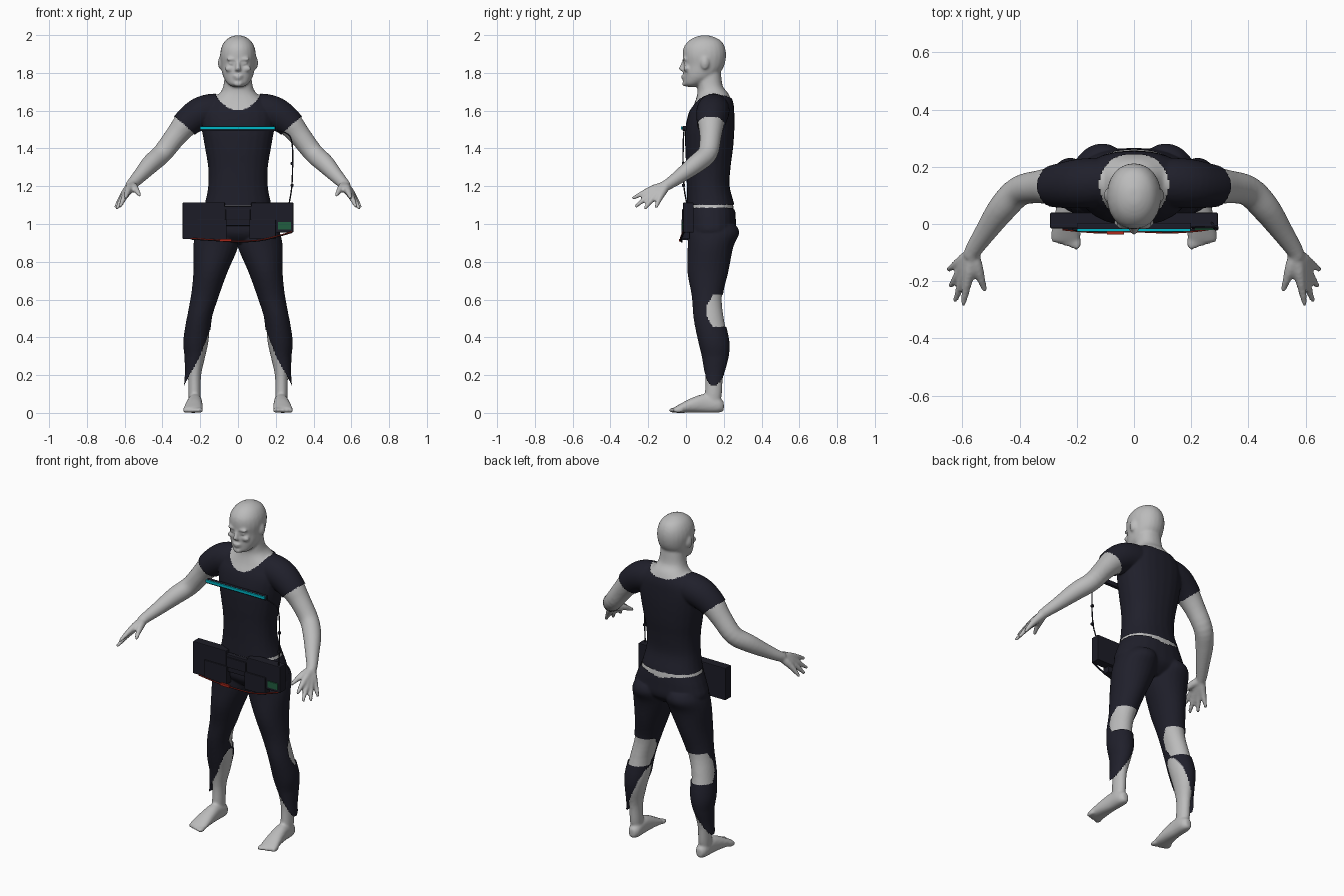
import bpy, bmesh, math
from mathutils import Vector, Matrix

cube = bpy.data.objects.get("Cube")
if cube:
    bpy.data.objects.remove(cube, do_unlink=True)


def material(name, rgb):
    mat = bpy.data.materials.new(name)
    mat.use_nodes = True
    color = (*rgb, 1)
    mat.diffuse_color = color
    mat.node_tree.nodes["Principled BSDF"].inputs["Base Color"].default_value = color
    return mat


SKIN = material("grey skin", (.5, .5, .5))
CLOTH = material("dark navy cloth", (.014, .014, .024))
PACK = material("dark pack plastic", (.012, .012, .02))
CYAN = material("cyan strip", (0, .48, .58))
GREEN = material("green panel", (.015, .11, .05))
RED = material("red wire", (.4, .02, .01))


def add_object(name, data, mat):
    obj = bpy.data.objects.new(name, data)
    bpy.context.collection.objects.link(obj)
    data.materials.clear()
    data.materials.append(mat)
    return obj


def smooth_path(points, steps=4):
    """Catmull-Rom interpolation of every value in the list of sections."""
    out = []
    for i in range(len(points) - 1):
        a, b, c, d = (points[max(0, min(len(points) - 1, i + k))] for k in (-1, 0, 1, 2))
        for s in range(steps):
            t = s / steps
            out.append([q + .5 * t * (r - p + t * (2 * p - 5 * q + 4 * r - w + t * (3 * (q - r) + w - p)))
                        for p, q, r, w in zip(a, b, c, d)])
    return out + [list(points[-1])]


def loft(bm, sections, axis="path", side=1, power=1, n=24):
    """Closed tube through sections (x, y, z, radius, second radius)."""
    path = smooth_path([s if len(s) == 5 else (*s, s[3]) for s in sections])
    centers = [Vector(p[:3]) for p in path]
    X, Y, Z = Vector((1, 0, 0)), Vector((0, 1, 0)), Vector((0, 0, 1))
    rings = []
    for i, (c, p) in enumerate(zip(centers, path)):
        if axis == "z":
            u, v = X, Y
        elif axis == "y":
            u, v = X, Z
        else:
            t = (centers[min(i + 1, len(path) - 1)] - centers[max(i - 1, 0)]).normalized()
            u = t.cross(Z).normalized()
            v = u.cross(t)
        ring = []
        for k in range(n):
            a = math.tau * k / n
            ca, sa = (math.copysign(abs(f) ** power, f) for f in (math.cos(a), math.sin(a)))
            co = c + u * (p[3] * ca) + v * (p[4] * sa)
            ring.append(bm.verts.new((co.x * side, co.y, co.z)))
        rings.append(ring)
    for a, b in zip(rings, rings[1:]):
        for k in range(n):
            bm.faces.new((a[k], a[k - 1], b[k - 1], b[k]))
    bm.faces.new(rings[0])
    bm.faces.new(rings[-1])


def blob(bm, center, size):
    mat = Matrix.Translation(center) @ Matrix.Diagonal((*size, 1))
    bmesh.ops.create_uvsphere(bm, u_segments=16, v_segments=12, radius=1, matrix=mat)


# Torso and head: (z, front y, back y, half width)
TORSO = [(.9, .06, .2, .1), (.95, .015, .255, .215), (1.02, .012, .258, .205), (1.1, .01, .25, .172),
         (1.2, .01, .225, .152), (1.3, .007, .23, .152), (1.4, .002, .243, .168), (1.5, .002, .25, .185),
         (1.58, .018, .25, .19), (1.64, .045, .245, .16), (1.69, .06, .225, .1), (1.73, .06, .195, .078),
         (1.8, .05, .185, .07)]
HEAD = [(1.725, .01, .05, .025), (1.74, -.01, .09, .052), (1.77, -.013, .15, .074), (1.8, -.014, .18, .084),
        (1.84, -.012, .203, .09), (1.89, -.018, .212, .095), (1.935, -.012, .206, .088),
        (1.97, .015, .185, .068), (1.99, .05, .148, .04), (1.998, .08, .12, .016)]
body = bmesh.new()
for rings, power in ((TORSO, .88), (HEAD, .95)):
    loft(body, [(0, (f + b) / 2, z, w, (b - f) / 2) for z, f, b, w in rings], "z", power=power)

# Nose, lips and chin
loft(body, [(0, -.012, 1.865, .008), (0, -.02, 1.84, .01), (0, -.026, 1.82, .016, .013),
            (0, -.014, 1.81, .012)], "z")
blob(body, (0, -.014, 1.783), (.026, .012, .006))
blob(body, (0, -.012, 1.771), (.022, .012, .006))
blob(body, (0, -.006, 1.742), (.026, .015, .014))

LEG = [(.105, .147, .99, .09, .115), (.112, .146, .95, .105, .13), (.118, .13, .88, .113, .115),
       (.145, .116, .75, .085, .103), (.175, .113, .62, .068, .077), (.205, .123, .5, .061, .077),
       (.22, .147, .38, .064, .077), (.225, .155, .3, .052, .066), (.23, .15, .2, .035, .047),
       (.23, .145, .1, .033, .045), (.23, .14, .05, .03, .04)]
FOOT = [(.226, .2, .035, .018, .025), (.226, .17, .042, .035, .041), (.228, .1, .05, .038, .05),
        (.232, .03, .04, .045, .039), (.237, -.03, .024, .051, .024), (.238, -.06, .016, .05, .015)]
ARM = [(.06, .15, 1.62, .065), (.13, .145, 1.605, .08), (.2, .14, 1.585, .08), (.27, .133, 1.535, .07),
       (.33, .13, 1.465, .058), (.4, .115, 1.375, .053), (.46, .055, 1.32, .05), (.52, -.03, 1.255, .038),
       (.56, -.09, 1.213, .03), (.57, -.115, 1.2, .028)]
FINGER_TIPS = [(.52, -.235, 1.15), (.597, -.283, 1.135), (.625, -.27, 1.09), (.643, -.22, 1.08), (.65, -.16, 1.085)]

for s in (1, -1):
    loft(body, LEG, "z", s)
    loft(body, FOOT, "y", s, .9)
    loft(body, ARM, "path", s)
    # Toes
    for k in range(5):
        blob(body, (s * (.2 + .02 * k), -.064 + .006 * k, .014), (.015 if k == 0 else .011, .028, .014))
    # Fingers fan out from the wrist and overlap into the palm
    wrist = Vector((.565, -.105, 1.203))
    for k, tip in enumerate(FINGER_TIPS):
        span = Vector(tip) - wrist
        arch = Vector((0, 0, .008))
        stops = [(0, .024), (.3, .023), (.55, .018), (.8, .013), (1, .009)]
        loft(body, [(*(wrist + span * t + arch * math.sin(t * math.pi)), r) for t, r in stops], "path", s, n=12)
    # Ear, brow, eye and cheek
    blob(body, (s * .094, .1, 1.853), (.012, .022, .034))
    blob(body, (s * .035, -.008, 1.872), (.03, .012, .008))
    blob(body, (s * .035, -.003, 1.851), (.016, .012, .008))
    blob(body, (s * .045, .003, 1.822), (.026, .016, .016))

bmesh.ops.recalc_face_normals(body, faces=body.faces)
raw = bpy.data.meshes.new("body_parts")
body.to_mesh(raw)
body.free()
blank = add_object("body_parts", raw, SKIN)
remesh = blank.modifiers.new("Fuse", "REMESH")
remesh.mode = "VOXEL"
remesh.voxel_size = .0075
relax = blank.modifiers.new("Relax", "SMOOTH")
relax.factor = .5
relax.iterations = 4
fused = bpy.data.meshes.new_from_object(blank.evaluated_get(bpy.context.evaluated_depsgraph_get()))
bpy.data.objects.remove(blank, do_unlink=True)
fused.shade_smooth()
add_object("body", fused, SKIN)


# Clothing: a thin layer lifted from the body wherever a rule holds
def in_shirt(p):
    x = abs(p.x)
    back = max(0, min(1, (p.y - .05) / .15))
    base = 1.6 + .06 * back
    collar = base + (1.69 - base) * (x / .13) ** 2
    sleeve = x < .2 or .65 * x - .76 * p.z < -.974
    return p.z > 1.1 and sleeve and (x > .135 or p.z < collar)


def in_trousers(p):
    x = abs(p.x)
    waist = 1.085 - .02 * max(0, 1 - x / .1) * (p.y > .15)
    hem = .115 + .012 * math.sin(x * 300)
    knee_gap = p.y > .11 and abs(p.z - .54) < .085 * min(1, .35 + (p.y - .11) / .05)
    inner_calf = p.z < .47 and x < .15 + (.45 - p.z) * .37
    return x < .4 and hem < p.z < waist and not knee_gap and not inner_calf


def clothing(name, rule, flare=0):
    bm = bmesh.new()
    bm.from_mesh(fused)
    bmesh.ops.delete(bm, geom=[f for f in bm.faces if not rule(f.calc_center_median())], context="FACES")
    normals = [(v, v.normal.copy()) for v in bm.verts]
    for v, normal in normals:
        v.co += normal * .006
        v.co.x += math.copysign(flare * max(0, .3 - v.co.z), v.co.x)
    mesh = bpy.data.meshes.new(name)
    bm.to_mesh(mesh)
    bm.free()
    mesh.shade_smooth()
    add_object(name, mesh, CLOTH)


clothing("shirt", in_shirt)
clothing("trousers", in_trousers, .11)


# Worn equipment
def box(name, low, high, mat, bevel=.004):
    low, high = Vector(low), Vector(high)
    bm = bmesh.new()
    bmesh.ops.create_cube(bm, size=1, matrix=Matrix.Translation((low + high) / 2)
                          @ Matrix.Diagonal((*(high - low), 1)))
    mesh = bpy.data.meshes.new(name)
    bm.to_mesh(mesh)
    bm.free()
    obj = add_object(name, mesh, mat)
    if bevel:
        mod = obj.modifiers.new("Bevel", "BEVEL")
        mod.width = bevel
        mod.segments = 2


def wire(name, points, radius, mat):
    curve = bpy.data.curves.new(name, "CURVE")
    curve.dimensions = "3D"
    curve.bevel_depth = radius
    curve.bevel_resolution = 2
    path = smooth_path(points)
    spline = curve.splines.new("POLY")
    spline.points.add(len(path) - 1)
    for point, co in zip(spline.points, path):
        point.co = (*co, 1)
    add_object(name, curve, mat)


box("chest_strip", (-.2, -.026, 1.501), (.197, -.018, 1.517), CYAN, 0)
box("chest_strip_backing", (-.2, -.018, 1.492), (.2, .004, 1.519), PACK)
box("pack_right", (-.293, -.015, .92), (-.07, .04, 1.115), PACK)
box("pack_left", (.07, -.015, .955), (.293, .04, 1.113), PACK)
box("pack_bridge", (-.075, -.012, .99), (.075, .03, 1.095), PACK)
box("pack_bridge_latch", (-.065, -.02, 1.02), (.065, 0, 1.08), PACK)
box("pocket_right", (-.215, -.024, .915), (-.06, .02, 1.025), PACK)
box("pocket_left", (.06, -.024, .92), (.2, .02, 1.025), PACK)
box("status_panel", (.212, -.021, .972), (.28, -.014, 1.01), GREEN, 0)

LOWER = [(-.25, -.015, .922), (-.12, -.026, .914), (0, -.022, .907), (.12, -.026, .914), (.22, -.02, .938), (.285, -.01, .957)]
wire("lower_wire", LOWER, .005, PACK)
wire("red_wire", [(x, y - .005, z + .002) for x, y, z in LOWER], .0025, RED)
box("red_connector", (-.095, -.036, .907), (-.035, -.024, .921), RED, 0)

SIDE = [(.195, -.01, 1.5), (.265, -.012, 1.475), (.287, -.015, 1.42), (.289, -.015, 1.3), (.284, -.01, 1.19), (.27, .005, 1.105)]
wire("side_cable", SIDE, .0035, PACK)
for z in (1.32, 1.205):
    box("cable_bead", (.279, -.022, z - .008), (.295, -.006, z + .008), PACK)
